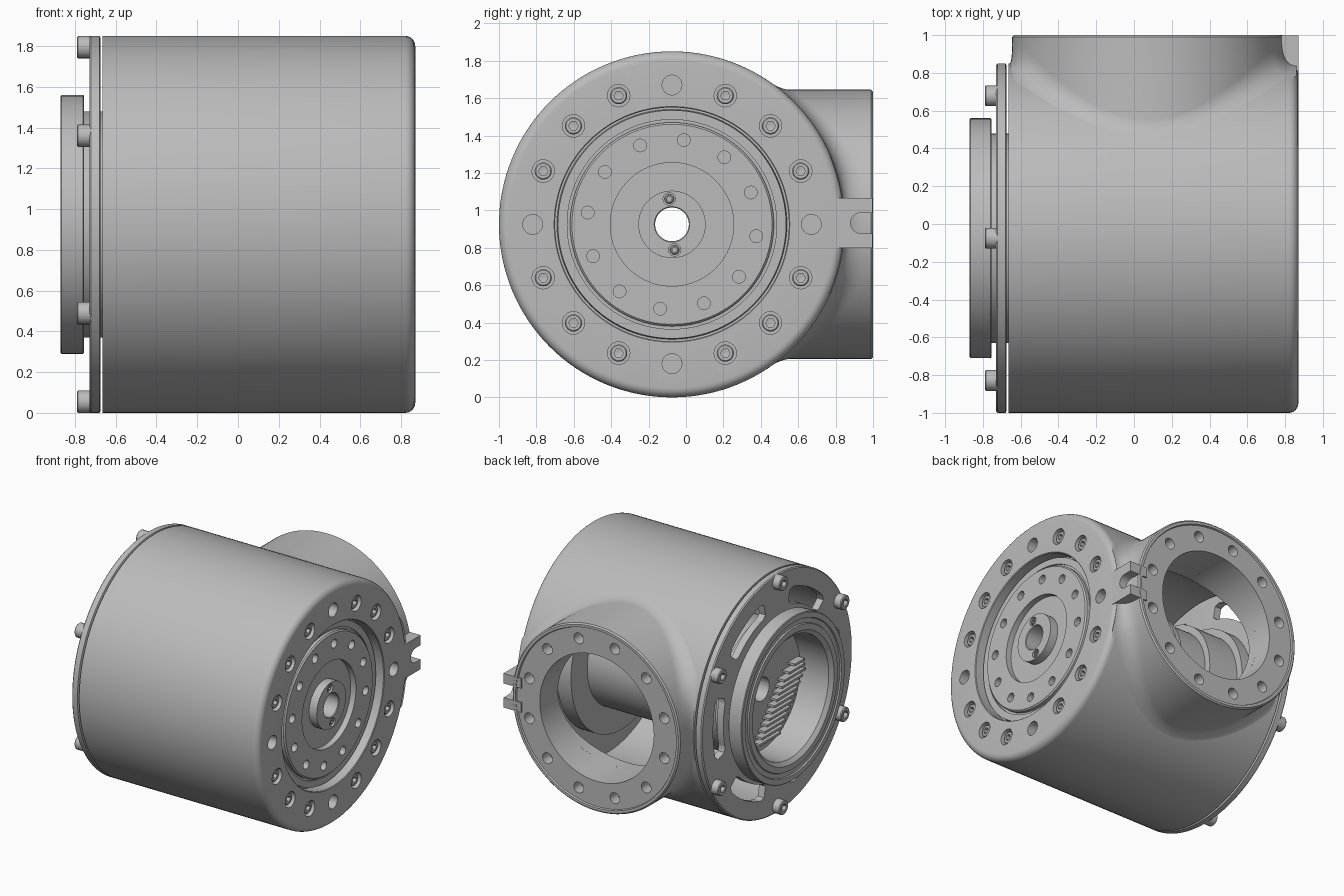
import bpy, bmesh
from math import pi, sin, cos, sqrt, radians
from mathutils import Matrix, Vector

cube = bpy.data.objects.get("Cube")
if cube:
    bpy.data.objects.remove(cube)

CY, CZ = -0.075, 0.925        # main axis, running along x
R = 0.925                     # housing radius
PX, PR, BORE = 0.075, 0.72, 0.49   # side port centre, radius and bore

metal = bpy.data.materials.new("grey_metal")
metal.use_nodes = True
GREY = (0.5, 0.5, 0.5, 1)
metal.diffuse_color = GREY
metal.node_tree.nodes["Principled BSDF"].inputs["Base Color"].default_value = GREY


def make(name, bm):
    bmesh.ops.remove_doubles(bm, verts=bm.verts, dist=1e-5)
    bmesh.ops.recalc_face_normals(bm, faces=bm.faces)
    me = bpy.data.meshes.new(name)
    bm.to_mesh(me)
    bm.free()
    me.materials.append(metal)
    ob = bpy.data.objects.new(name, me)
    bpy.context.collection.objects.link(ob)
    return ob


def smooth(ob):
    bpy.ops.object.select_all(action='DESELECT')
    ob.select_set(True)
    bpy.context.view_layer.objects.active = ob
    bpy.ops.object.shade_smooth_by_angle(angle=radians(30))
    return ob


def skin(bm, rings, closed):
    """Join equal rings of points with quads."""
    rows = [[bm.verts.new(p) for p in ring] for ring in rings]
    n = len(rows[0])
    for a, b in zip(rows, rows[1:] + (rows[:1] if closed else [])):
        for i in range(n):
            j = (i + 1) % n
            bm.faces.new((a[i], a[j], b[j], b[i]))


def lathe(name, profile, y=CY, z=CZ, segs=96, closed=True):
    """Spin (x, radius[, hex]) points about an axis along x."""
    rings = []
    for x, r, *hexagon in profile:
        ring = []
        for i in range(segs):
            a = 2 * pi * i / segs
            k = cos(pi / 6) / cos(a % (pi / 3) - pi / 6) if hexagon else 1
            ring.append((x, y + r * k * cos(a), z + r * k * sin(a)))
        rings.append(ring)
    bm = bmesh.new()
    skin(bm, rings, closed)
    return make(name, bm)


def rod(bm, centre, r, depth, axis, segs=24):
    turn = Matrix.Rotation(pi / 2, 4, 'Y' if axis == 'x' else 'X')
    bmesh.ops.create_cone(bm, cap_ends=True, segments=segs, radius1=r, radius2=r,
                          depth=depth, matrix=Matrix.Translation(centre) @ turn)


def box(bm, lo, hi):
    lo, hi = Vector(lo), Vector(hi)
    bmesh.ops.create_cube(bm, size=1, matrix=Matrix.Translation((lo + hi) / 2)
                          @ Matrix.Diagonal((*(hi - lo), 1)))


def cut(ob, bm):
    tool = make("cutter", bm)
    tool.hide_render = True
    mod = ob.modifiers.new("cut", 'BOOLEAN')
    mod.operation, mod.solver, mod.object = 'DIFFERENCE', 'EXACT', tool
    bpy.context.view_layer.objects.active = ob
    bpy.ops.object.modifier_apply(modifier=mod.name)
    bpy.data.objects.remove(tool)


def polar(r, deg):
    return CY + r * cos(radians(deg)), CZ + r * sin(radians(deg))


def screw(name, base, top, r, y, z):
    d = 1 if top > base else -1
    s = r * 0.55
    smooth(lathe(name, [(base, 0), (base, r), (top - d * 0.006, r), (top, r - 0.006),
                        (top, s, 1), (top - d * 0.03, s, 1), (top - d * 0.035, 0)],
                 y, z, 24, False))


# Hollow housing with a rounded right-hand rim
rim = [(0.82 + 0.05 * sin(a), 0.875 + 0.05 * cos(a)) for a in (i * pi / 12 for i in range(7))]
housing = lathe("housing", [(-0.665, 0.84), (-0.665, R)] + rim +
                [(0.87, 0.63), (0.865, 0.625), (0.72, 0.625), (0.72, 0.84)], segs=128)
bm = bmesh.new()
rod(bm, (PX, 0.7, CZ), BORE, 1.2, 'y', 96)
for k in range(16):
    y, z = polar(0.745, k * 22.5)
    rod(bm, (0.85, y, z), 0.06 if k % 4 else 0.053, 0.14, 'x')
cut(housing, bm)
smooth(housing)

# Screws sunk in the end face
for k in range(16):
    if k % 4:
        screw("face_screw", 0.77, 0.855, 0.046, *polar(0.745, k * 22.5))

# Side port, blended into the housing by a curved fillet
N = 128
rows = [[] for _ in range(14)]
for i in range(N):
    a = 2 * pi * i / N
    c, s = cos(a), sin(a)

    def on_body(z):
        return CY + sqrt(R * R - z * z)

    reach = 0.05 + 0.10 * c * c
    z0 = (PR + reach) * s
    x0 = max(-0.66, min(0.86, PX + (PR + reach) * c))
    p0 = Vector((x0, on_body(z0) - 0.003, CZ + z0))
    y1 = on_body(PR * s)
    p1 = Vector((PX + PR * c, y1, CZ + PR * s))
    p2 = Vector((p1.x, min(0.975, y1 + reach), p1.z))
    path = [p0 * (1 - t) ** 2 + p1 * 2 * t * (1 - t) + p2 * t * t
            for t in (k / 8 for k in range(9))]
    for r, y in ((PR, 0.99), (PR - 0.01, 1.0), (0.69, 1.0), (0.685, 0.988), (BORE, 0.988)):
        path.append(Vector((PX + r * c, y, CZ + r * s)))
    for row, p in zip(rows, path):
        row.append(p)
rows.append([(PX + BORE * cos(2 * pi * i / N),
              CY + sqrt(R * R - (BORE * sin(2 * pi * i / N)) ** 2) - 0.06,
              CZ + BORE * sin(2 * pi * i / N)) for i in range(N)])
bm = bmesh.new()
skin(bm, rows, True)
port = make("side_port", bm)
bm = bmesh.new()
for k in range(12):
    a = radians(15 + 30 * k)
    rod(bm, (PX + 0.6 * cos(a), 0.98, CZ + 0.6 * sin(a)), 0.042, 0.16, 'y')
cut(port, bm)
smooth(port)

# Slotted lug joining the port and the end face
bm = bmesh.new()
box(bm, (0.72, 0.78, 0.80), (0.87, 0.998, 1.065))
lug = make("slotted_lug", bm)
bm = bmesh.new()
rod(bm, (0.8, 0.935, 0.932), 0.055, 0.3, 'x')
cut(lug, bm)
bm = bmesh.new()
box(bm, (0.6, 0.935, 0.877), (1.0, 1.1, 0.987))
cut(lug, bm)
smooth(lug)

# Output disc with a raised hub and a through hole
disc = lathe("output_disc", [
    (0.6, 0.09), (0.85, 0.09), (0.855, 0.095), (0.855, 0.18), (0.79, 0.18), (0.79, 0.33),
    (0.835, 0.33), (0.835, 0.535), (0.825, 0.545), (0.80, 0.545), (0.80, 0.56),
    (0.81, 0.56), (0.81, 0.61), (0.77, 0.615), (0.77, 0.63), (0.6, 0.63)])
bm = bmesh.new()
for k in range(12):
    rod(bm, (0.83, *polar(0.455, 82 + 30 * k)), 0.034, 0.1, 'x')
for deg in (96, 276):
    rod(bm, (0.85, *polar(0.137, deg)), 0.033, 0.06, 'x')
cut(disc, bm)
smooth(disc)
for deg in (96, 276):
    screw("hub_screw", 0.8, 0.85, 0.025, *polar(0.137, deg))

# Inner motor drum with collars, seen through the side port
smooth(lathe("motor_drum", [
    (-0.60, 0.09), (-0.60, 0.50), (-0.34, 0.50), (-0.34, 0.45), (-0.10, 0.45), (-0.10, 0.48),
    (-0.06, 0.48), (-0.06, 0.45), (-0.02, 0.45), (-0.02, 0.48), (0.02, 0.48), (0.02, 0.43),
    (0.62, 0.43), (0.62, 0.09)]))

# Left cover plate with six curved vents
cover = lathe("cover_plate", [(-0.675, 0.50), (-0.675, 0.915), (-0.68, R), (-0.722, R),
                              (-0.73, 0.917), (-0.73, 0.50)], segs=128)
bm = bmesh.new()
for k in range(6):
    loops = []
    for i in range(13):
        deg = 60 * k - 18 + 3 * i
        inset = 0.02 if i in (0, 12) else 0
        loops.append([(x, *polar(r, deg)) for x, r in (
            (-0.8, 0.66 + inset), (-0.8, 0.785 - inset),
            (-0.6, 0.785 - inset), (-0.6, 0.66 + inset))])
    skin(bm, loops, False)
bmesh.ops.holes_fill(bm, edges=bm.edges, sides=4)
cut(cover, bm)
smooth(cover)

# Cap screws around the cover
for k in range(6):
    screw("cover_screw", -0.70, -0.79, 0.055, *polar(0.87, 30 + 60 * k))

# Open flange ring on the cover
smooth(lathe("flange_ring", [
    (-0.59, 0.47), (-0.845, 0.47), (-0.87, 0.50), (-0.87, 0.545), (-0.86, 0.55), (-0.86, 0.585),
    (-0.87, 0.59), (-0.87, 0.63), (-0.865, 0.635), (-0.76, 0.635), (-0.755, 0.63),
    (-0.755, 0.555), (-0.59, 0.555)]))

# Stack of cooling fins inside the flange
bm = bmesh.new()
for k in range(13):
    t = k / 12
    y, z = CY - 0.02 - 0.36 * t, CZ - 0.38 + 0.46 * t
    half = min(0.13, sqrt(0.2 - (z - CZ) ** 2) - abs(y - CY))
    if half > 0.02:
        box(bm, (-0.66, y - half, z - 0.009), (-0.59, y + half, z + 0.009))
make("cooling_fins", bm)
